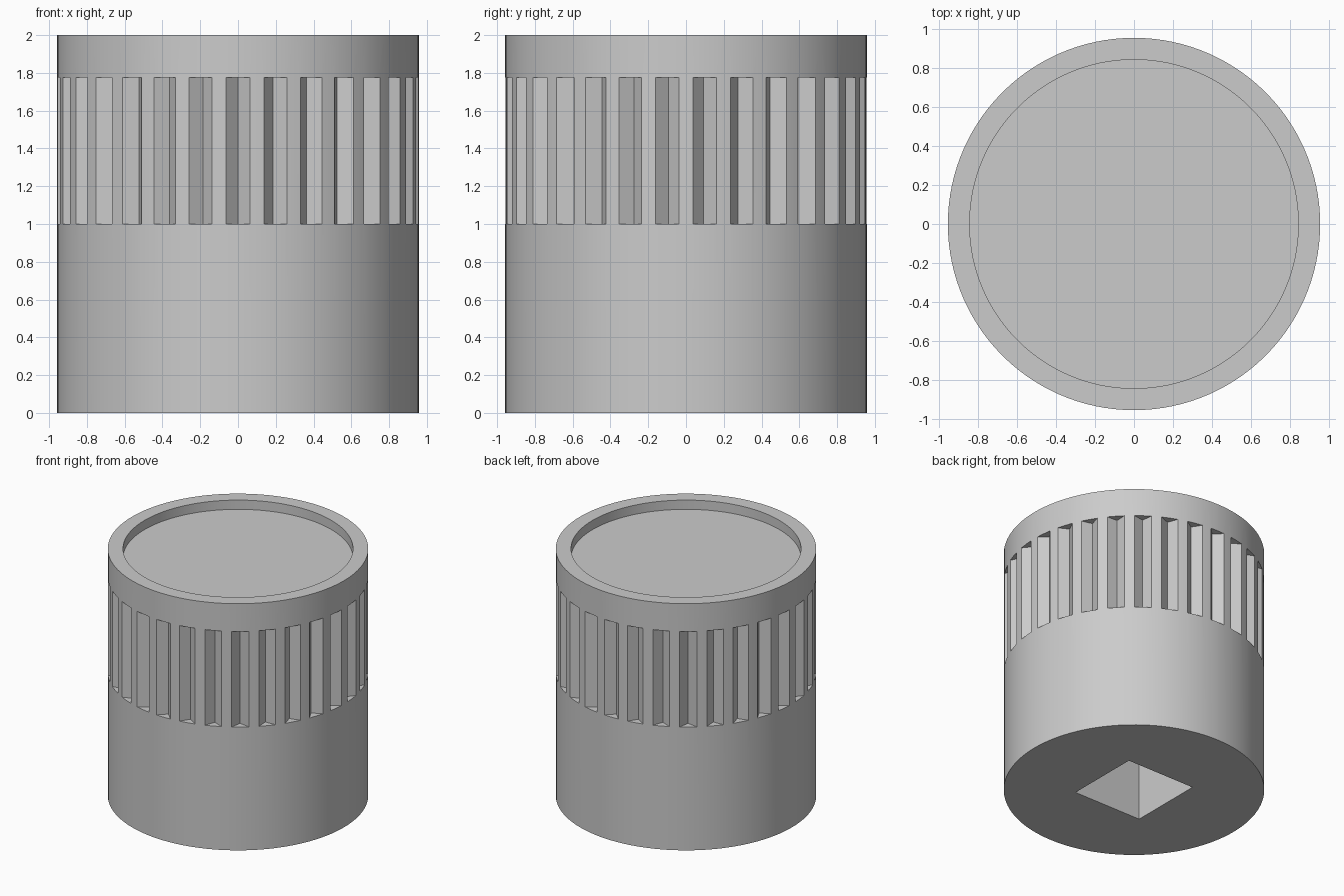
import bpy, bmesh, math
from mathutils import Matrix

if "Cube" in bpy.data.objects:
    bpy.data.objects.remove(bpy.data.objects["Cube"], do_unlink=True)

RADIUS, HEIGHT = 0.957, 2.0
GROOVES = 30

steel = bpy.data.materials.new("grey_steel")
steel.use_nodes = True
GREY = (0.6, 0.6, 0.6, 1.0)
steel.diffuse_color = GREY
steel.node_tree.nodes["Principled BSDF"].inputs["Base Color"].default_value = GREY


def add_prism(bm, sides, radius, z0, z1, matrix=Matrix()):
    """Upright prism between two heights."""
    place = matrix @ Matrix.Translation((0, 0, (z0 + z1) / 2))
    bmesh.ops.create_cone(bm, cap_ends=True, segments=sides, radius1=radius,
                          radius2=radius, depth=z1 - z0, matrix=place)


def make_object(name, bm):
    mesh = bpy.data.meshes.new(name)
    bm.to_mesh(mesh)
    bm.free()
    mesh.materials.append(steel)
    obj = bpy.data.objects.new(name, mesh)
    bpy.context.collection.objects.link(obj)
    return obj


# Solid cylinder body
bm = bmesh.new()
add_prism(bm, 120, RADIUS, 0, HEIGHT)
body = make_object("socket_body", bm)

# Cutter: shallow round recess in the top, square drive hole, ring of V grooves
bm = bmesh.new()
add_prism(bm, 120, 0.845, HEIGHT - 0.075, HEIGHT + 0.2)
square = Matrix.Rotation(math.pi / 4, 4, 'Z')
add_prism(bm, 4, 0.305 * math.sqrt(2), -0.2, 0.9, square)
for i in range(GROOVES):
    turn = Matrix.Rotation(-math.pi / 2 + i * math.tau / GROOVES, 4, 'Z')
    add_prism(bm, 4, 0.1, 1.0, 1.775, turn @ Matrix.Translation((0.992, 0, 0)))
cutter = make_object("recess_cutter", bm)

# Cut the body and keep the result as plain mesh
cut = body.modifiers.new("cut", 'BOOLEAN')
cut.operation = 'DIFFERENCE'
cut.solver = 'EXACT'
cut.object = cutter
bpy.ops.object.select_all(action='DESELECT')
body.select_set(True)
bpy.context.view_layer.objects.active = body
bpy.ops.object.modifier_apply(modifier=cut.name)
bpy.data.objects.remove(cutter, do_unlink=True)

# Smooth round walls, crisp edges
bpy.ops.object.shade_smooth_by_angle(angle=math.radians(30))
